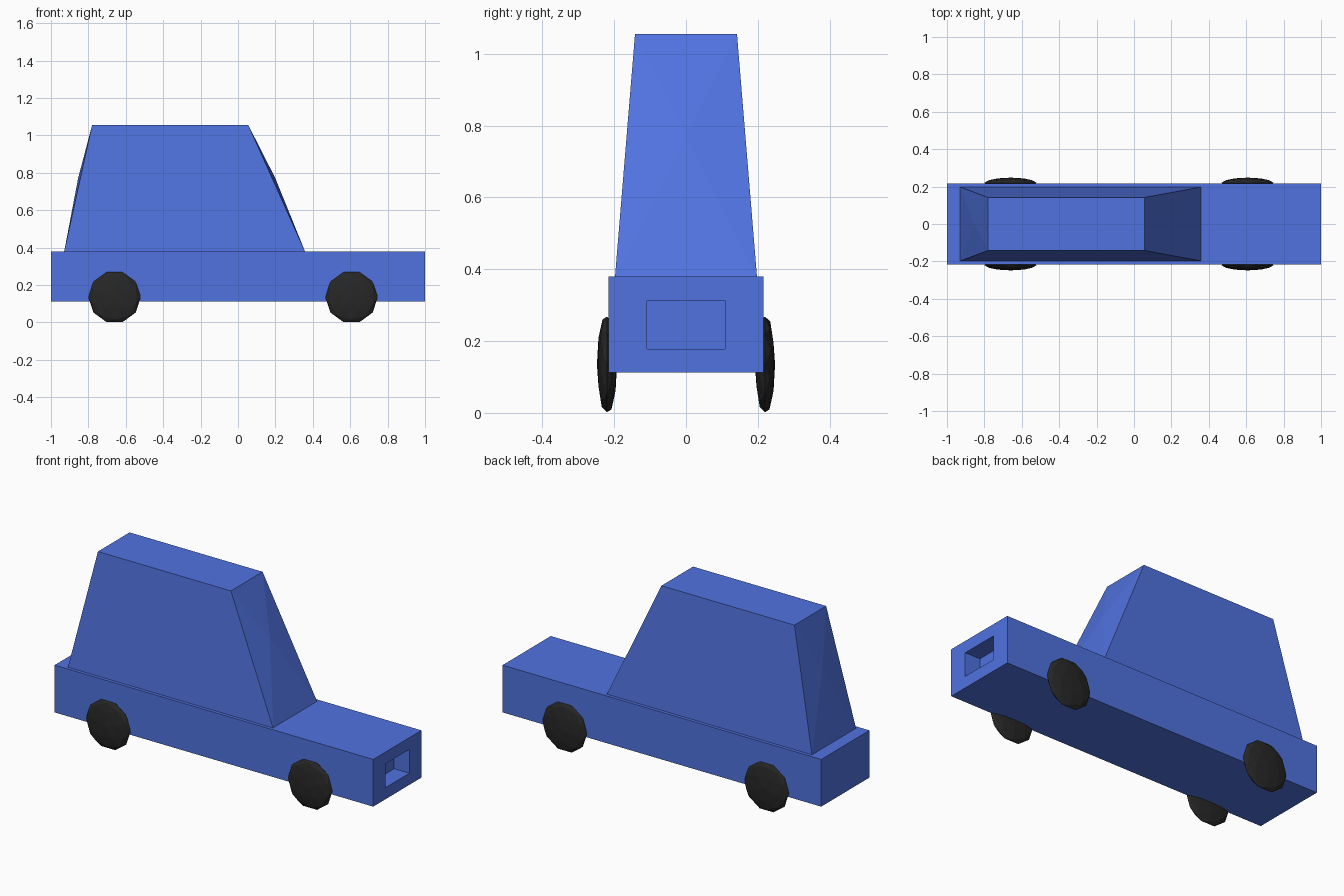
import bpy, bmesh
from math import radians
from mathutils import Matrix, Vector

cube = bpy.data.objects.get("Cube")
if cube:
    bpy.data.objects.remove(cube, do_unlink=True)


def material(name, rgb):
    mat = bpy.data.materials.new(name)
    mat.use_nodes = True
    mat.diffuse_color = (*rgb, 1)
    mat.node_tree.nodes["Principled BSDF"].inputs["Base Color"].default_value = (*rgb, 1)
    return mat


def finish(name, bm, mat):
    bmesh.ops.recalc_face_normals(bm, faces=bm.faces)
    mesh = bpy.data.meshes.new(name)
    bm.to_mesh(mesh)
    bm.free()
    mesh.materials.append(mat)
    obj = bpy.data.objects.new(name, mesh)
    bpy.context.collection.objects.link(obj)
    return obj


def box(x0, x1, half_y, z0, z1):
    bm = bmesh.new()
    bmesh.ops.create_cube(bm, size=1)
    for v in bm.verts:
        v.co = ((x1 if v.co.x > 0 else x0),
                half_y if v.co.y > 0 else -half_y,
                z1 if v.co.z > 0 else z0)
    bm.normal_update()
    return bm


def end_face(bm, sign):
    return max(bm.faces, key=lambda f: f.normal.x * sign)


blue = material("blue paint", (0.08, 0.17, 0.74))
black = material("black rubber", (0.02, 0.02, 0.02))

# Lower body with a rectangular recess sunk into the nose
bm = box(-1, 1, 0.216, 0.112, 0.38)
nose = end_face(bm, 1)
bmesh.ops.inset_individual(bm, faces=[nose], thickness=0.06)
for v in nose.verts:
    v.co.y = 0.108 if v.co.y > 0 else -0.108
    v.co.z = 0.313 if v.co.z > 0.24 else 0.178
back = bmesh.ops.extrude_discrete_faces(bm, faces=[nose])["faces"][0]
bmesh.ops.translate(bm, verts=back.verts, vec=(-0.095, 0, 0))
finish("body", bm, blue)

# Tapered cabin with slightly bulging windscreen and rear panel
bm = box(-0.93, 0.36, 0.198, 0.375, 1.055)
for v in bm.verts:
    if v.co.z > 1:
        v.co.x = 0.055 if v.co.x > 0 else -0.78
        v.co.y = 0.142 if v.co.y > 0 else -0.142
bm.normal_update()
for sign, peak in ((1, (0.2, 0, 0.77)), (-1, (-0.855, 0, 0.77))):
    poked = bmesh.ops.poke(bm, faces=[end_face(bm, sign)])
    poked["verts"][0].co = Vector(peak)
    bm.normal_update()
finish("cabin", bm, blue)

# Faceted, flattened wheels
for end, x in (("front", 0.607), ("rear", -0.66)):
    for side, y in (("left", 0.22), ("right", -0.22)):
        bm = bmesh.new()
        turn = Matrix.Rotation(radians(90), 4, "X") @ Matrix.Rotation(radians(90), 4, "Z")
        bmesh.ops.create_icosphere(bm, subdivisions=2, radius=0.14, matrix=turn)
        bmesh.ops.scale(bm, vec=(1, 0.2, 1), verts=bm.verts)
        wheel = finish(f"{end}_{side}_wheel", bm, black)
        wheel.location = (x, y, 0.135)
